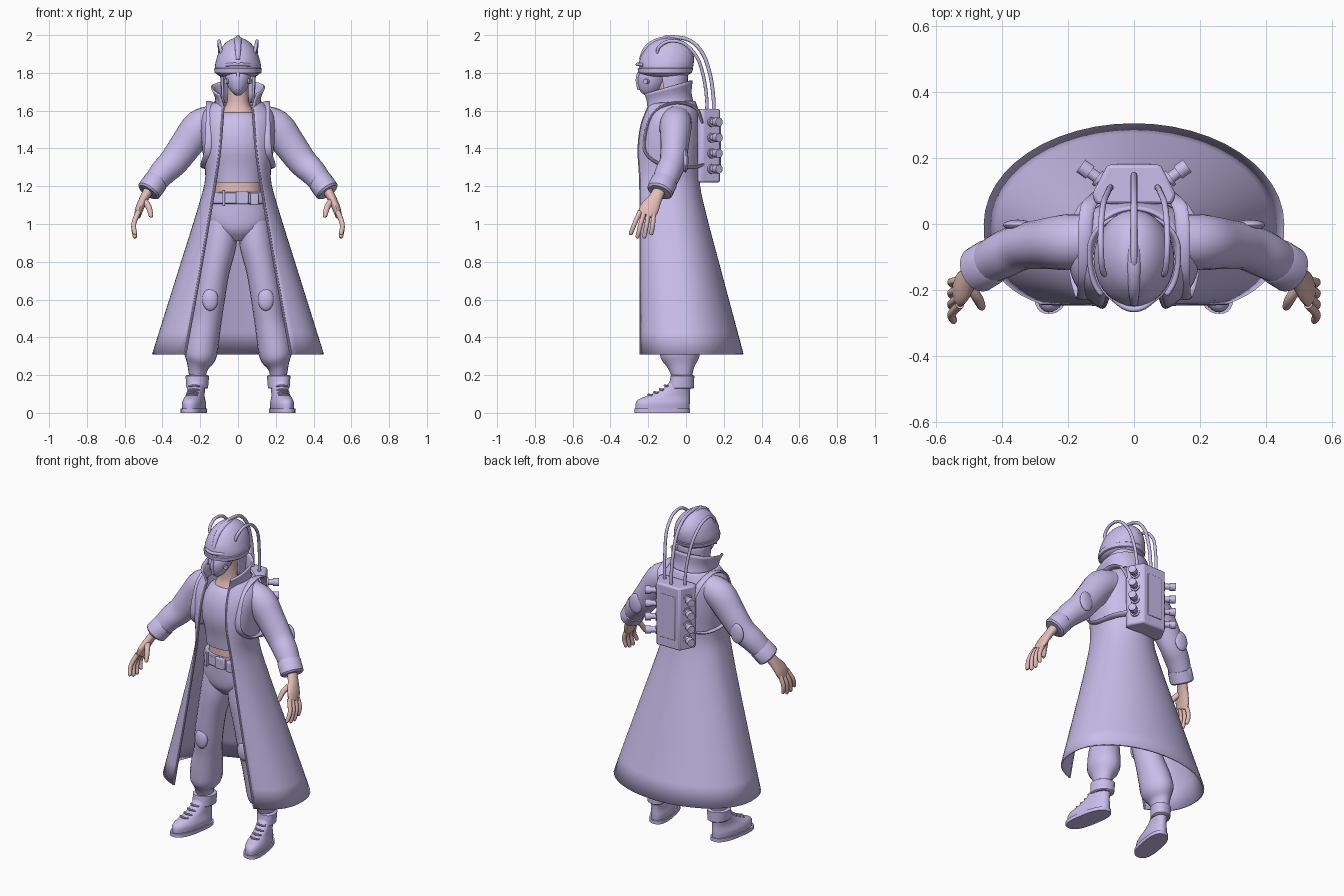
import bpy, bmesh
from math import sin, cos, pi, acos, sqrt
from mathutils import Vector as V


def material(name, col):
    m = bpy.data.materials.new(name)
    m.diffuse_color = (*col, 1)
    return m


CLOTH = material("lilac", (0.58, 0.51, 0.83))
SKIN = material("skin", (0.79, 0.51, 0.48))


def loft(name, rings, mat=CLOTH, closed=True, mirror=False, solid=0, bevel=0):
    bm = bmesh.new()
    vs = [[bm.verts.new(p) for p in r] for r in rings]
    n = len(vs[0])
    for a, b in zip(vs, vs[1:]):
        for i in range(n if closed else n - 1):
            j = (i + 1) % n
            bm.faces.new((a[i], a[j], b[j], b[i]))
    if closed:
        bm.faces.new(vs[0])
        bm.faces.new(vs[-1])
    bmesh.ops.recalc_face_normals(bm, faces=bm.faces)
    me = bpy.data.meshes.new(name)
    bm.to_mesh(me)
    bm.free()
    ob = bpy.data.objects.new(name, me)
    bpy.context.collection.objects.link(ob)
    me.materials.append(mat)
    if solid:
        s = ob.modifiers.new("thickness", 'SOLIDIFY')
        s.thickness, s.offset = solid, 0
    if bevel:
        b = ob.modifiers.new("bevel", 'BEVEL')
        b.width, b.segments = bevel, 2
    if mirror:
        ob.modifiers.new("mirror", 'MIRROR')
    return ob


def spline(pts, steps):
    """Catmull-Rom resampling of a list of equal-length tuples."""
    if steps < 2:
        return pts
    P = [pts[0]] + list(pts) + [pts[-1]]
    out = []
    for i in range(1, len(P) - 2):
        for k in range(steps):
            t = k / steps
            out.append([0.5 * (2 * b + (c - a) * t + (2 * a - 5 * b + 4 * c - d) * t * t + (3 * b - a - 3 * c + d) * t ** 3)
                        for a, b, c, d in zip(*P[i - 1:i + 3])])
    return out + [list(pts[-1])]


def limb(name, pts, mat=CLOTH, mirror=True, steps=4, n=20, ref=(0, 1, 0), r=None):
    """Tube through points (x, y, z, radius along ref, radius across)."""
    if r:
        pts = [(*p, r, r) for p in pts]
    pts = spline(pts, steps)
    rings = []
    for i, p in enumerate(pts):
        c = V(p[:3])
        t = (V(pts[min(i + 1, len(pts) - 1)][:3]) - V(pts[max(i - 1, 0)][:3])).normalized()
        u = V(ref)
        u = (u - t * u.dot(t)).normalized()
        w = t.cross(u)
        rings.append([c + u * p[3] * cos(2 * pi * k / n) + w * p[4] * sin(2 * pi * k / n) for k in range(n)])
    return loft(name, rings, mat, mirror=mirror)


def stack(name, secs, mat=CLOTH, e=2.2, cx=0, shear=0, mirror=False, steps=3, n=36):
    """Horizontal superellipses (z, half width, front y, back y)."""
    f = lambda v: abs(v) ** (2 / e) * (1 if v > 0 else -1)
    rings = []
    for z, rx, y0, y1 in spline(secs, steps):
        ring = []
        for k in range(n):
            a = 2 * pi * k / n
            y = (y0 + y1) / 2 + (y1 - y0) / 2 * f(sin(a))
            ring.append(V((cx + rx * f(cos(a)) + shear * y, y, z)))
        rings.append(ring)
    return loft(name, rings, mat, mirror=mirror)


def wrap(name, secs, solid=0.01, e=2.6, steps=3):
    """Sheet open at the front: (z front, z back, half width, front y, back y, side y, opening x)."""
    rings = []
    for zf, zb, rx, yf, yb, ym, xo in spline(secs, steps):
        c0 = (xo / rx) ** (e / 2)
        ry = (ym - yf) / sqrt(1 - c0 * c0) ** (2 / e)
        half = []
        for k in range(10):
            a = acos(c0) * (1 - k / 10)
            half.append((rx * cos(a) ** (2 / e), ym - ry * sin(a) ** (2 / e)))
        half += [(rx * cos(pi / 2 * k / 12), ym + (yb - ym) * sin(pi / 2 * k / 12)) for k in range(13)]
        half[-1] = (0, yb)
        pts = half + [(-x, y) for x, y in half[-2::-1]]
        rings.append([V((x, y, zf + (zb - zf) * (y - yf) / (yb - yf))) for x, y in pts])
    loft(name, rings, closed=False, solid=solid)
    return [r[0] for r in rings]


def pad(name, loc, size, mirror=True, mat=CLOTH):
    x, y, z = loc
    a, b, c = size
    rings = [[V((x + a * cos(t) * sin(q), y + b * cos(q), z + c * sin(t) * sin(q)))
              for t in (2 * pi * k / 24 for k in range(24))] for q in (0.02 + 3.1 * i / 12 for i in range(13))]
    return loft(name, rings, mat, mirror=mirror)


# Long coat with trimmed front edges, and the standing collar
edge = wrap("coat", [(.31, .31, .45, -.238, .30, 0, .28), (.75, .75, .312, -.24, .182, -.035, .20),
                     (1.1, 1.1, .203, -.24, .09, -.07, .14), (1.25, 1.25, .168, -.242, .066, -.08, .115),
                     (1.4, 1.4, .185, -.25, .075, -.08, .095), (1.52, 1.52, .195, -.235, .075, -.08, .085),
                     (1.59, 1.59, .18, -.21, .065, -.07, .08), (1.635, 1.65, .125, -.19, .045, -.07, .08)])
limb("coat_edge_trim", [tuple(p) for p in edge], r=.007, steps=1, n=8)
wrap("collar", [(1.61, 1.63, .12, -.2, .04, -.08, .075), (1.65, 1.69, .117, -.205, .025, -.08, .085),
                (1.69, 1.76, .138, -.217, .03, -.08, .10)])

# Sleeves, cuffs and elbow pads
limb("sleeve", [(.12, -.05, 1.55, .08, .08), (.2, -.055, 1.515, .085, .092), (.27, -.06, 1.425, .076, .086),
                (.34, -.07, 1.33, .07, .078), (.40, -.095, 1.27, .07, .07), (.455, -.125, 1.20, .062, .058)])
limb("sleeve_cuff", [(.43, -.112, 1.23, .066, .06), (.435, -.115, 1.225, .071, .066),
                     (.472, -.138, 1.175, .071, .066), (.477, -.141, 1.168, .062, .056)], steps=1)
pad("elbow_pad", (.352, -.003, 1.335), (.045, .016, .062))

# Hands
limb("palm", [(.46, -.13, 1.20, .032, .028), (.495, -.16, 1.14, .036, .024), (.52, -.192, 1.085, .05, .022),
              (.532, -.21, 1.045, .045, .018)], SKIN)
for i, d in enumerate((-.036, -.012, .012, .036)):
    s = .015 if i in (0, 3) else 0
    limb(f"finger_{i + 1}", [(.527, -.208 + d, 1.065, .013, .014), (.552, -.224 + 1.35 * d, 1.0, .012, .013),
                             (.546, -.238 + 1.5 * d, .935 + s, .011, .011),
                             (.545, -.24 + 1.5 * d, .927 + s, .004, .004)], SKIN, n=12)
limb("thumb", [(.505, -.175, 1.13, .018, .018), (.475, -.222, 1.095, .016, .016), (.461, -.25, 1.045, .012, .012),
               (.461, -.253, 1.035, .004, .004)], SKIN, n=12)

# Torso, shirt, neck
stack("waist_skin", [(1.08, .13, -.185, .03), (1.2, .125, -.18, .025), (1.3, .13, -.185, .03)], SKIN)
stack("shirt", [(1.22, .135, -.198, .035), (1.3, .142, -.208, .04), (1.4, .155, -.228, .045), (1.5, .15, -.218, .045),
                (1.57, .12, -.185, .03), (1.59, .09, -.16, .015)])
stack("neck", [(1.54, .11, -.18, .02), (1.6, .082, -.155, .005), (1.65, .058, -.145, -.015),
               (1.78, .057, -.155, -.03)], SKIN)

# Trousers with knee pads
stack("hips", [(.91, .05, -.13, -.02), (.96, .12, -.175, .025), (1.02, .165, -.187, .035), (1.1, .158, -.19, .04),
               (1.15, .145, -.192, .035)])
limb("trouser_leg", [(.085, -.075, 1.02, .09, .08), (.095, -.075, .9, .1, .088), (.125, -.08, .75, .09, .08),
                     (.15, -.075, .6, .085, .08), (.165, -.06, .5, .086, .08), (.187, -.042, .39, .1, .088),
                     (.2, -.03, .3, .104, .085), (.212, -.025, .24, .07, .055), (.215, -.02, .18, .05, .042)])
pad("knee_pad", (.147, -.153, .6), (.042, .022, .06))

# Belt with buckle and hanging loop
stack("belt", [(1.105, .158, -.2, .047), (1.11, .162, -.205, .05), (1.165, .152, -.205, .045),
               (1.17, .147, -.2, .04)], steps=1)


def block(name, x0, x1, y0, y1, z0, z1, b=.006):
    loft(name, [[V((x, y, z)) for x, y in ((x0, y0), (x1, y0), (x1, y1), (x0, y1))] for z in (z0, z1)], bevel=b)


block("belt_buckle", -.01, .055, -.218, -.195, 1.105, 1.175)
block("belt_pouch", .065, .11, -.216, -.18, 1.1, 1.165)
block("belt_loop", -.083, -.068, -.214, -.19, 1.095, 1.18, .003)

# Boots: sole, upper, ankle flap, laces
B = dict(cx=.212, shear=-.17, mirror=True)
stack("boot_sole", [(0, .062, -.272, .022), (.022, .062, -.272, .022)], e=2.6, steps=1, **B)
stack("boot", [(.02, .056, -.266, .018), (.05, .058, -.266, .02), (.072, .052, -.25, .02), (.092, .046, -.2, .02),
               (.12, .044, -.135, .022), (.16, .046, -.09, .028), (.2, .046, -.075, .03)], **B)
stack("boot_flap", [(.128, .05, -.083, .036), (.133, .056, -.09, .042), (.195, .061, -.082, .044),
                    (.2, .054, -.075, .038)], steps=1, **B)
for i, (y, z) in enumerate(((-.195, .097), (-.165, .11), (-.135, .125), (-.11, .145))):
    cx = .212 - .17 * y
    limb(f"boot_lace_{i + 1}", [(cx - .028, y + .015, z - .004), (cx, y - .003, z), (cx + .028, y + .015, z - .004)],
         r=.006, n=8)

# Helmet, brow bar, crest, breathing mask, neck guard
stack("helmet", [(1.78, .09, -.2, -.005), (1.795, .114, -.24, .02), (1.835, .122, -.25, .038), (1.88, .112, -.242, .042),
                 (1.92, .096, -.22, .032), (1.955, .07, -.188, .004), (1.978, .038, -.145, -.04),
                 (1.986, .004, -.1, -.09)], e=2)
limb("helmet_crest", [(0, -.24, 1.87, .012, .01), (0, -.205, 1.94, .016, .012), (0, -.12, 1.98, .02, .012),
                      (0, -.02, 1.957, .016, .012), (0, .035, 1.89, .01, .008)], mirror=False, ref=(1, 0, 0), n=12)
limb("brow_bar", [(-.062, -.225, 1.842), (-.03, -.25, 1.845), (0, -.258, 1.845), (.03, -.25, 1.845), (.062, -.225, 1.842)],
     mirror=False, r=.009, n=10)
stack("helmet_rim", [(1.795, .112, -.24, .018), (1.8, .124, -.253, .03), (1.822, .126, -.256, .038),
                     (1.828, .116, -.246, .034)], e=2, steps=1)
stack("mask", [(1.68, .012, -.215, -.17), (1.7, .035, -.24, -.14), (1.735, .056, -.253, -.11), (1.775, .068, -.255, -.08),
               (1.81, .074, -.24, -.06)], e=1.8)
limb("mask_ridge", [(0, -.25, 1.80), (0, -.258, 1.76), (0, -.248, 1.71)], mirror=False, ref=(1, 0, 0), r=.009, n=10)
limb("mask_filter", [(.045, -.2, 1.755), (.066, -.215, 1.755)], ref=(0, 0, 1), r=.014, steps=1, n=14)
wrap("neck_guard", [(1.64, 1.64, .082, -.11, .0, -.07, .078), (1.82, 1.82, .09, -.13, .005, -.07, .086)], .012, 2)

# Backpack with side knobs, rear panel and shoulder straps
outline = ((-.115, .06), (-.127, .09), (-.08, .18), (.08, .18), (.127, .09), (.115, .06))
loft("backpack", [[V((x, y, z)) for x, y in outline] for z in (1.22, 1.61)], bevel=.01)
block("backpack_panel", -.05, .05, .17, .185, 1.28, 1.55, .004)
for i, z in enumerate((1.54, 1.457, 1.374, 1.291)):
    limb(f"knob_stem_{i + 1}", [(.09, .125, z), (.14, .161, z)], r=.017, steps=1, n=16, ref=(0, 0, 1))
    limb(f"knob_collar_{i + 1}", [(.103, .134, z), (.112, .141, z)], r=.026, steps=1, n=16, ref=(0, 0, 1))
    limb(f"knob_cap_{i + 1}", [(.133, .156, z), (.161, .176, z)], r=.023, steps=1, n=16, ref=(0, 0, 1))
limb("shoulder_strap", [(.11, .085, 1.54, .022, .008), (.14, .05, 1.615, .022, .008), (.148, -.05, 1.643, .022, .008),
                        (.148, -.16, 1.6, .022, .008), (.15, -.21, 1.5, .022, .008), (.158, -.215, 1.38, .022, .008),
                        (.18, -.12, 1.31, .02, .008), (.165, .02, 1.3, .02, .008), (.11, .085, 1.31, .02, .008)],
     ref=(1, 0, .2), n=12)

# Hoses from helmet to backpack
limb("centre_hose", [(0, -.13, 1.97), (0, -.115, 1.986), (0, -.07, 1.99), (0, .02, 1.972), (0, .09, 1.9), (0, .13, 1.78),
                     (0, .146, 1.66), (0, .146, 1.6)], mirror=False, ref=(1, 0, 0), r=.01, n=12)
limb("side_hose", [(.085, -.15, 1.9), (.094, -.145, 1.935), (.1, -.09, 1.968), (.1, -.01, 1.955), (.093, .06, 1.88),
                   (.08, .095, 1.77), (.072, .11, 1.66), (.07, .11, 1.6)], ref=(1, 0, 0), r=.009, n=12)

# Smooth shading
bpy.ops.object.select_all(action='SELECT')
bpy.context.view_layer.objects.active = bpy.context.selected_objects[0]
bpy.ops.object.shade_smooth_by_angle(angle=0.7)
